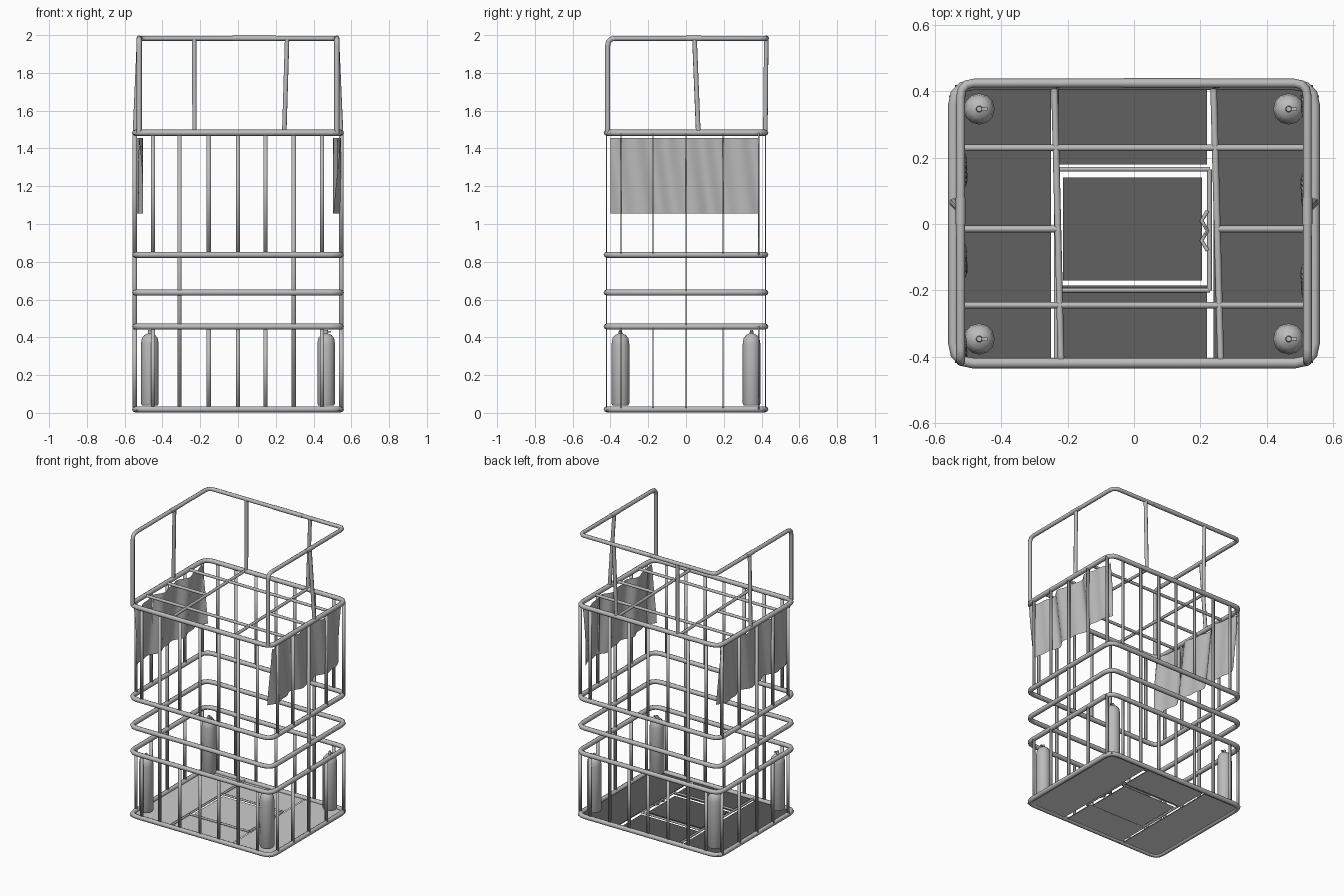
import bpy, bmesh, math
from mathutils import Vector

old = bpy.data.objects.get("Cube")
if old:
    bpy.data.objects.remove(old, do_unlink=True)

steel = bpy.data.materials.new("steel_grey")
steel.use_nodes = True
GREY = (0.5, 0.5, 0.5, 1)
steel.diffuse_color = GREY
steel.node_tree.nodes["Principled BSDF"].inputs["Base Color"].default_value = GREY

HX, HY = 0.545, 0.42            # half size of the cage
LEVELS = (0.019, 0.457, 0.637, 0.837, 1.483)
RAIL_X, RAIL_Z = 0.523, 1.983


def select_only(obj):
    bpy.ops.object.select_all(action="DESELECT")
    obj.select_set(True)
    bpy.context.view_layer.objects.active = obj


def finish(obj, angle=50):
    select_only(obj)
    bpy.ops.object.shade_smooth_by_angle(angle=math.radians(angle))
    return obj


def rounded(points, radius, closed=False, steps=3):
    """Replace the corners of a path with short curves."""
    pts = [Vector(p) for p in points]
    out = []
    for i, p in enumerate(pts):
        if not closed and i in (0, len(pts) - 1):
            out.append(p)
            continue
        a = p + (pts[i - 1] - p).normalized() * radius
        b = p + (pts[(i + 1) % len(pts)] - p).normalized() * radius
        for s in range(steps + 1):
            t = s / steps
            out.append(a * (1 - t) ** 2 + p * 2 * t * (1 - t) + b * t * t)
    return out


def tubes(name, paths, radius, closed=False):
    curve = bpy.data.curves.new(name, "CURVE")
    curve.dimensions = "3D"
    curve.bevel_depth = radius
    curve.bevel_resolution = 2
    curve.use_fill_caps = True
    for path in paths:
        spline = curve.splines.new("POLY")
        spline.points.add(len(path) - 1)
        for point, co in zip(spline.points, path):
            point.co = (*co, 1)
        spline.use_cyclic_u = closed
    curve.materials.append(steel)
    obj = bpy.data.objects.new(name, curve)
    bpy.context.collection.objects.link(obj)
    select_only(obj)
    bpy.ops.object.convert(target="MESH")
    return finish(bpy.context.object)


def mesh_object(name, bm, angle=50):
    mesh = bpy.data.meshes.new(name)
    bm.to_mesh(mesh)
    bm.free()
    mesh.materials.append(steel)
    obj = bpy.data.objects.new(name, mesh)
    bpy.context.collection.objects.link(obj)
    return finish(obj, angle)


def add_box(bm, low, high):
    low, high = Vector(low), Vector(high)
    made = bmesh.ops.create_cube(bm, size=1)["verts"]
    bmesh.ops.scale(bm, vec=high - low, verts=made)
    bmesh.ops.translate(bm, vec=(low + high) / 2, verts=made)


# Horizontal rings of the cage
for n, z in enumerate(LEVELS):
    corners = [(-HX, -HY, z), (HX, -HY, z), (HX, HY, z), (-HX, HY, z)]
    tubes(f"cage_ring_{n + 1}", [rounded(corners, 0.06, True)], 0.016, True)

# Flat upright bars: some run the full height, the rest skip the middle gap
bm = bmesh.new()


def upright(x, y, full):
    floor, waist, _, chest, top = LEVELS
    spans = [(floor, top)] if full else [(floor, waist), (chest, top)]
    for low, high in spans:
        add_box(bm, (x - 0.011, y - 0.003, low), (x + 0.011, y + 0.003, high))


for x in (-0.45, -0.31, -0.155, 0, 0.145, 0.295, 0.445):
    for side in (-1, 1):
        upright(x, side * HY, 0.25 < abs(x) < 0.4)
for y in (-0.345, -0.175, 0, 0.195, 0.385):
    for side in (-1, 1):
        upright(side * 0.547, y, y == 0)
mesh_object("upright_bars", bm, 180)

# Upper rail, open at the front
rail = [(-RAIL_X, -0.415, 1.483), (-RAIL_X, -0.415, RAIL_Z), (-RAIL_X, 0.425, RAIL_Z),
        (RAIL_X, 0.425, RAIL_Z), (RAIL_X, -0.415, RAIL_Z), (RAIL_X, -0.415, 1.483)]
tubes("upper_rail", [rounded(rail, 0.04)], 0.0135)

# Rail posts on the back and both sides
posts = [[(-0.23, HY, 1.483), (-0.232, 0.425, RAIL_Z)],
         [(0.245, HY, 1.483), (0.26, 0.425, RAIL_Z)]]
posts += [[(s * HX, 0.065, 1.483), (s * RAIL_X, 0.045, RAIL_Z)] for s in (-1, 1)]
tubes("rail_posts", posts, 0.0125)

# Joint sleeves on the rail
sleeves = [[(s * RAIL_X, 0.0, RAIL_Z), (s * RAIL_X, 0.08, RAIL_Z)] for s in (-1, 1)]
sleeves.append([(-0.03, 0.425, RAIL_Z), (0.2, 0.425, RAIL_Z)])
tubes("rail_sleeves", sleeves, 0.015)

# Grid of bars across the roof
roof = [[(-0.24, HY, 1.483), (-0.22, -HY, 1.483)],
        [(0.24, HY, 1.483), (0.262, -HY, 1.483)]]
roof += [[(-HX, y, 1.483), (HX, y, 1.483)] for y in (0.23, -0.245)]
roof += [[(-HX, -0.015, 1.483), (-0.23, -0.015, 1.483)],
         [(0.25, -0.015, 1.483), (HX, -0.015, 1.483)]]
tubes("roof_bars", roof, 0.01)

# Floor panels around a central hatch: folded sheets, two lips down and two up
bm = bmesh.new()
for x0, x1, y0, y1 in ((-0.54, -0.25, -HY, HY), (0.24, 0.54, -HY, HY),
                       (-0.24, 0.22, 0.18, HY), (-0.24, 0.22, -HY, -0.185),
                       (-0.215, 0.205, -0.17, 0.14)):
    sheet = [bm.verts.new((x, y, 0.015)) for x, y in
             ((x0, y0), (x1, y0), (x1, y1), (x0, y1))]
    bm.faces.new(sheet)
    for i, lip in enumerate((-0.006, -0.006, 0.006, 0.006)):
        a, b = sheet[i], sheet[(i + 1) % 4]
        ends = [bm.verts.new(v.co + Vector((0, 0, lip))) for v in (a, b)]
        bm.faces.new((b, a, ends[0], ends[1]))
mesh_object("floor_panels", bm, 180)

# Hatch frame and latch
frame = [[(-0.23, 0.165, 0.022), (0.23, 0.165, 0.022)],
         [(-0.23, -0.2, 0.022), (0.23, -0.2, 0.022)],
         [(-0.235, -HY, 0.022), (-0.235, HY, 0.022)],
         [(0.228, -0.2, 0.022), (0.228, 0.165, 0.022)]]
tubes("hatch_frame", frame, 0.007)
latch = [(0.213 + 0.009 * (-1) ** i, -0.08 + 0.03 * i, 0.026) for i in range(5)]
tubes("hatch_latch", [latch], 0.006)

# Gas bottles in the corners, spun from a profile
profile = [(0, 0.04), (0.042, 0.04), (0.047, 0.05), (0.047, 0.365),
           (0.042, 0.395), (0.028, 0.413), (0.01, 0.42), (0.008, 0.44), (0, 0.44)]
for sx, xname in ((-1, "right"), (1, "left")):
    for sy, yname in ((-1, "front"), (1, "back")):
        bm = bmesh.new()
        verts = [bm.verts.new((r, 0, z)) for r, z in profile]
        edges = [bm.edges.new(pair) for pair in zip(verts, verts[1:])]
        bmesh.ops.spin(bm, geom=verts + edges, axis=(0, 0, 1), cent=(0, 0, 0),
                       angle=math.tau, steps=12)
        bmesh.ops.remove_doubles(bm, verts=bm.verts, dist=0.0005)
        bmesh.ops.recalc_face_normals(bm, faces=bm.faces)
        add_box(bm, (-0.005, -0.005, 0.425), (0.025, 0.005, 0.433))
        bmesh.ops.translate(bm, vec=(sx * 0.467, sy * 0.347, 0), verts=bm.verts)
        mesh_object(f"gas_bottle_{yname}_{xname}", bm)

# Draped cloth hung inside each side, with deep slanting folds
for side, name in ((-1, "right"), (1, "left")):
    bm = bmesh.new()
    bmesh.ops.create_grid(bm, x_segments=56, y_segments=12, size=0.5)
    for v in bm.verts:
        y, drop = v.co.x * 0.79, 0.5 - v.co.y
        turn = 23 * (y + 0.15) - 1.5 * drop
        fold = math.sin(turn) + 0.5 * math.sin(2 * turn + 0.6 * drop)
        v.co = (side * (0.525 + 0.016 * fold), side * y - 0.005, 1.455 - 0.4 * drop)
    mesh_object(f"side_cloth_{name}", bm, 180)
